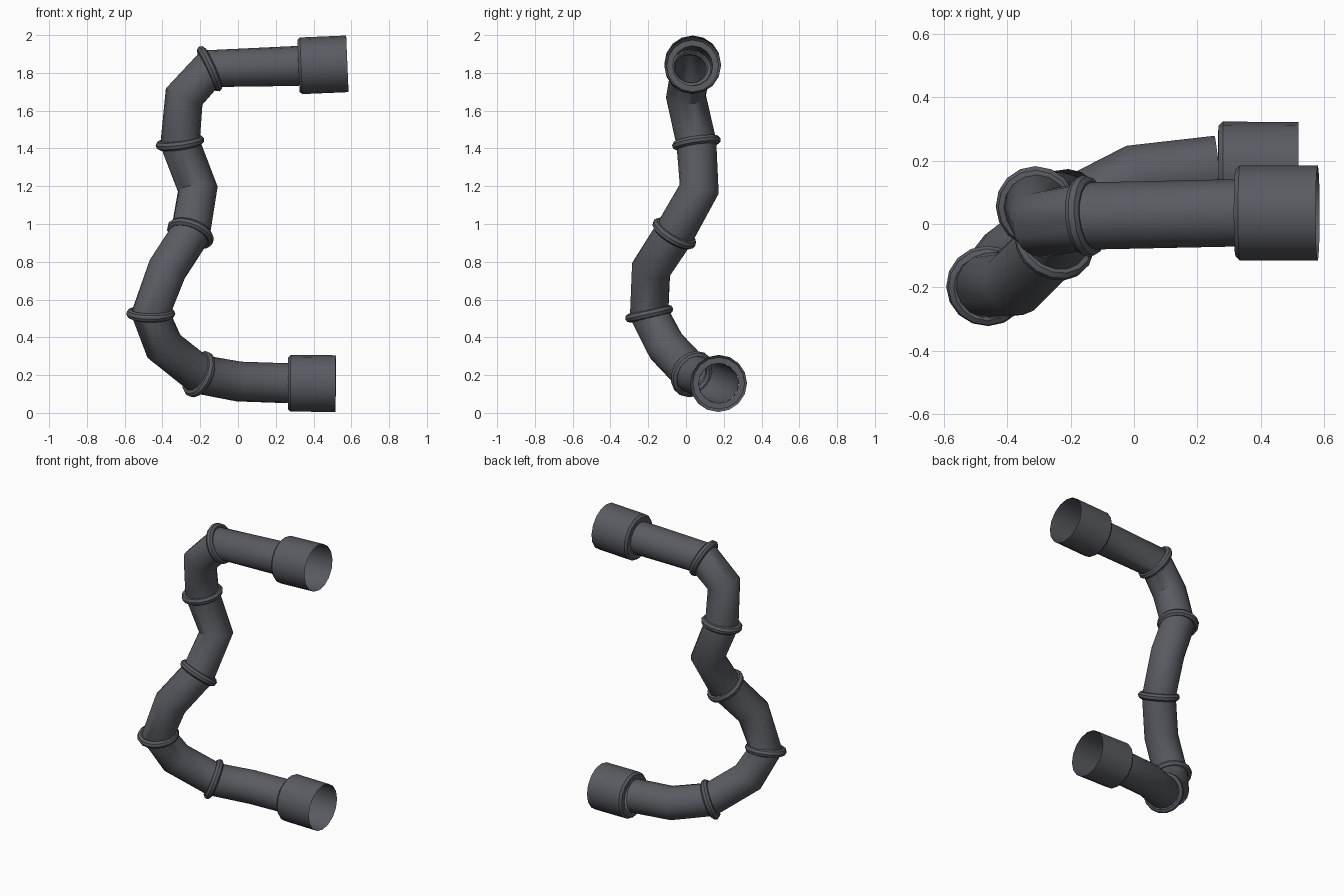
import bpy, bmesh, math
from mathutils import Vector, Matrix

if "Cube" in bpy.data.objects:
    bpy.data.objects.remove(bpy.data.objects["Cube"])

SIDES, R = 16, 0.106

metal = bpy.data.materials.new("dark_grey")
metal.diffuse_color = (0.1, 0.105, 0.12, 1)
metal.use_nodes = True
metal.node_tree.nodes["Principled BSDF"].inputs["Base Color"].default_value = metal.diffuse_color


def finish(bm, name, angle):
    bmesh.ops.recalc_face_normals(bm, faces=bm.faces)
    me = bpy.data.meshes.new(name)
    bm.to_mesh(me)
    bm.free()
    ob = bpy.data.objects.new(name, me)
    bpy.context.collection.objects.link(ob)
    me.materials.append(metal)
    bpy.ops.object.select_all(action='DESELECT')
    ob.select_set(True)
    bpy.context.view_layer.objects.active = ob
    bpy.ops.object.shade_smooth_by_angle(angle=math.radians(angle))
    return ob


def tangent(path, i):
    a = path[i] - path[i - 1] if i > 0 else path[1] - path[0]
    b = path[i + 1] - path[i] if i < len(path) - 1 else a
    return (a.normalized() + b.normalized()).normalized()


def sweep(name, path, tangents, radii, closed=False, sides=SIDES):
    """Skin circles along a path, carrying the frame without twist."""
    bm = bmesh.new()
    rings, t0 = [], tangents[0]
    u = t0.orthogonal().normalized()
    for p, t, r in zip(path, tangents, radii):
        u = t0.rotation_difference(t) @ u
        t0, v = t, t.cross(u)
        rings.append([bm.verts.new(p + r * (math.cos(a) * u + math.sin(a) * v))
                      for a in (2 * math.pi * k / sides for k in range(sides))])
    pairs = list(zip(rings, rings[1:]))
    if closed:
        pairs.append((rings[-1], rings[0]))
    for a, b in pairs:
        for k in range(sides):
            n = (k + 1) % sides
            bm.faces.new((a[k], a[n], b[n], b[k]))
    return finish(bm, name, 40)


# Centreline from the upper socket to the lower socket; odd points carry a weld
path = [Vector(p) for p in (
    (0.32, 0.035, 1.837),
    (-0.15, 0.025, 1.822), (-0.285, 0.0, 1.675),
    (-0.307, 0.055, 1.43), (-0.213, 0.07, 1.185),
    (-0.252, -0.062, 0.95), (-0.375, -0.185, 0.76),
    (-0.462, -0.195, 0.525), (-0.392, -0.105, 0.352),
    (-0.207, 0.035, 0.205), (0.005, 0.145, 0.166),
    (0.265, 0.173, 0.157))]
tans = [tangent(path, i) for i in range(len(path))]
sweep("bent_pipe", path, tans, [R] * len(path))

# Rounded weld beads at every other bend
for n, i in enumerate(range(1, 10, 2)):
    t = tans[i]
    rot = t.to_track_quat('Z', 'Y')
    ring, dirs = [], []
    for k in range(SIDES):
        a = 2 * math.pi * k / SIDES
        ring.append(path[i] + rot @ Vector((math.cos(a), math.sin(a), 0)) * 0.106)
        dirs.append(rot @ Vector((-math.sin(a), math.cos(a), 0)))
    sweep(f"weld_bead_{n + 1}", ring, dirs, [0.024] * SIDES, True, 8)

# Open end sockets, wider than the pipe, with a chamfered shoulder
for name, start, end in (
        ("upper_socket", path[0], Vector((0.579, 0.035, 1.848))),
        ("lower_socket", path[-1], Vector((0.517, 0.171, 0.155)))):
    d = end - start
    t = d.normalized()
    sweep(name, [start, start, start + t * 0.014, end], [t] * 4,
          [R, 0.137, 0.15, 0.15])
